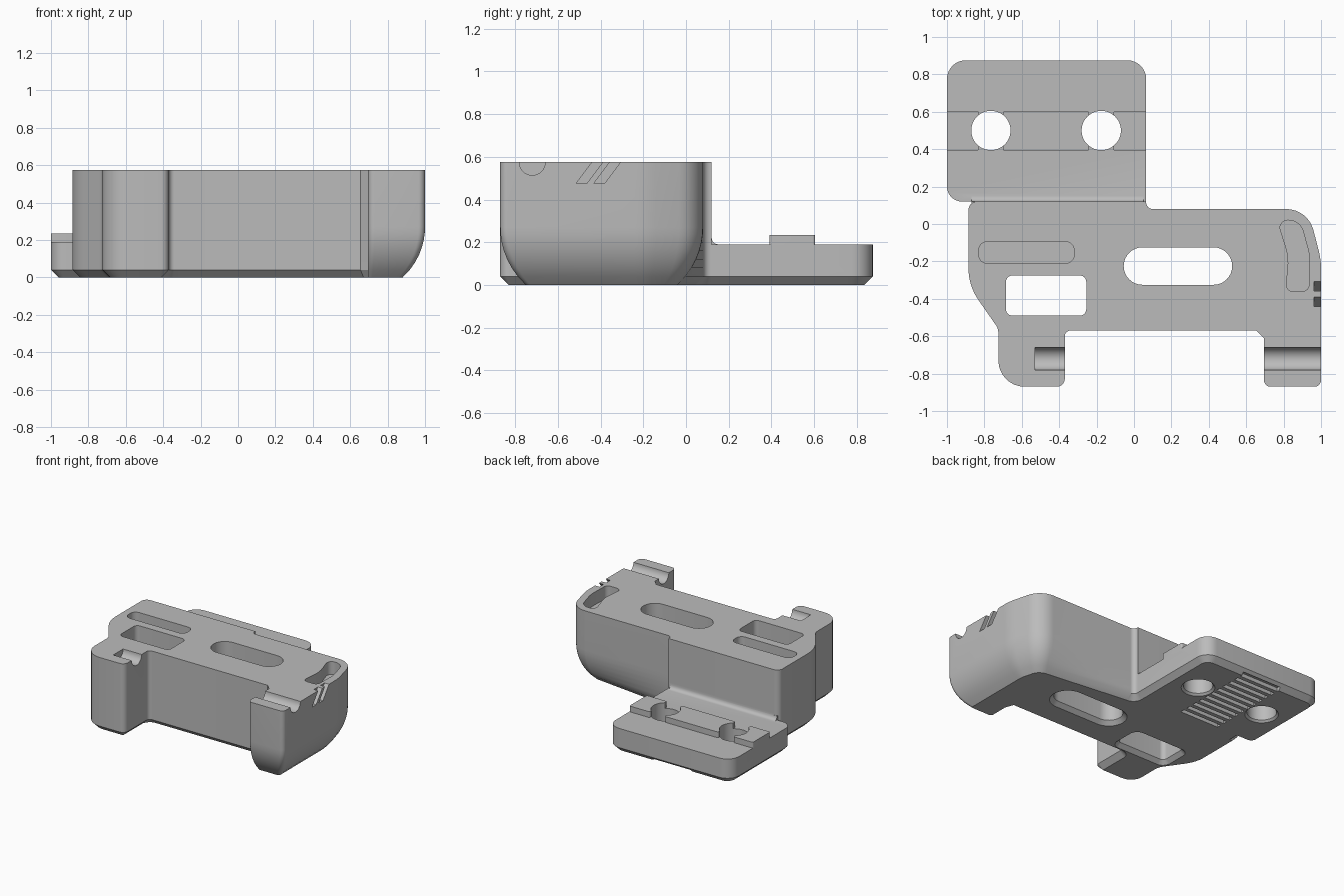
import bpy, bmesh, math
from mathutils import Vector

if "Cube" in bpy.data.objects:
    bpy.data.objects.remove(bpy.data.objects["Cube"])

TOP = 0.575
grey = bpy.data.materials.new("plain grey")
grey.use_nodes = True
grey.diffuse_color = (0.5, 0.5, 0.5, 1)
grey.node_tree.nodes["Principled BSDF"].inputs["Base Color"].default_value = (0.5, 0.5, 0.5, 1)


def rounded(corners, steps=8):
    """Counter-clockwise outline from (x, y, radius) corners."""
    out = []
    for i, (x, y, r) in enumerate(corners):
        p = Vector((x, y))
        if r == 0:
            out.append(p)
            continue
        a = (Vector(corners[i - 1][:2]) - p).normalized()
        b = (Vector(corners[(i + 1) % len(corners)][:2]) - p).normalized()
        half = a.angle(b) / 2
        centre = p + (a + b).normalized() * r / math.sin(half)
        reach = r / math.tan(half)
        u, v = p + a * reach - centre, p + b * reach - centre
        sweep = u.angle(v)
        for k in range(steps + 1):
            t = k / steps
            out.append(centre + (u * math.sin((1 - t) * sweep) + v * math.sin(t * sweep)) / math.sin(sweep))
    return out


def box_outline(x0, x1, y0, y1, r):
    return rounded([(x0, y0, r), (x1, y0, r), (x1, y1, r), (x0, y1, r)])


def inset(points, d):
    out = []
    for i, p in enumerate(points):
        e1 = (p - points[i - 1]).normalized()
        e2 = (points[(i + 1) % len(points)] - p).normalized()
        n1, n2 = Vector((-e1.y, e1.x)), Vector((-e2.y, e2.x))
        out.append(p + (n1 + n2) * d / (1 + n1.dot(n2)))
    return out


def loft(name, loops):
    """Closed solid through equal-length loops of 3D points."""
    bm = bmesh.new()
    rings = [[bm.verts.new(p) for p in loop] for loop in loops]
    n = len(rings[0])
    for lo, hi in zip(rings, rings[1:]):
        for i in range(n):
            j = (i + 1) % n
            bm.faces.new((lo[i], lo[j], hi[j], hi[i]))
    bm.faces.new(rings[0][::-1])
    bm.faces.new(rings[-1])
    bmesh.ops.recalc_face_normals(bm, faces=bm.faces)
    mesh = bpy.data.meshes.new(name)
    bm.to_mesh(mesh)
    bm.free()
    mesh.materials.append(grey)
    obj = bpy.data.objects.new(name, mesh)
    bpy.context.collection.objects.link(obj)
    return obj


def prism(name, points, levels):
    """Upright solid; levels are (height, inset)."""
    return loft(name, [[(p.x, p.y, z) for p in inset(points, d)] for z, d in levels])


def along_x(name, profile, x0, x1):
    return loft(name, [[(x, y, z) for y, z in profile] for x in (x0, x1)])


def combine(target, tool, operation):
    mod = target.modifiers.new("join", "BOOLEAN")
    mod.operation = operation
    mod.solver = "EXACT"
    mod.object = tool
    bpy.context.view_layer.objects.active = target
    bpy.ops.object.modifier_apply(modifier=mod.name)
    bpy.data.objects.remove(tool)


def clamp(t):
    return max(0.0, min(1.0, t))


# Main body: chamfered underside, with a rounded lower left end
outline = rounded([
    (-0.725, -0.87, 0.14), (-0.37, -0.87, 0.042), (-0.37, -0.57, 0.03),
    (0.655, -0.57, 0), (0.695, -0.61, 0), (0.695, -0.87, 0.035),
    (1, -0.87, 0.035), (1, -0.19, 0.4), (0.93, 0.08, 0.15),
    (0.065, 0.08, 0.035), (0.065, 0.12, 0), (-0.885, 0.12, 0.045),
    (-0.885, -0.33, 0.3), (-0.725, -0.56, 0.08)])


def body_loop(z):
    loop = []
    curve = 0.364
    drop = clamp((0.27 - z) / 0.27) * 0.27
    d = curve - math.sqrt(curve ** 2 - drop ** 2)
    for p, q in zip(outline, inset(outline, max(0, 0.04 - z))):
        if p.x > 0.68:
            side = clamp((p.x - 0.7) / 0.3)
            front = clamp((-0.57 - p.y) / 0.3)
            back = clamp((p.y + 0.2) / 0.28) * clamp((p.x - 0.1) / 0.7)
            q = Vector((p.x - d * side, p.y + d * (front - back)))
        loop.append((q.x, q.y, z))
    return loop


body = loft("bracket_body", [body_loop(z) for z in (0, 0.04, 0.08, 0.12, 0.16, 0.2, 0.235, 0.27, TOP)])

# Mounting plate behind the body
plate = rounded([(-1, 0.12, 0.08), (-0.86, 0.12, 0), (-0.86, 0, 0), (0.065, 0, 0),
                 (0.065, 0.875, 0.1), (-1, 0.875, 0.1)])
combine(body, prism("mounting_plate", plate, [(0, 0.04), (0.04, 0), (0.19, 0)]), "UNION")

# Fillet where the plate meets the body wall
arc = [(0.15 - 0.03 * math.cos(a), 0.22 - 0.03 * math.sin(a)) for a in (0, 0.4, 0.8, 1.2, math.pi / 2)]
combine(body, along_x("wall_fillet", [(0.1, 0.22)] + arc + [(0.15, 0.18), (0.1, 0.18)], -0.87, 0.05), "UNION")

# Raised locating rib, in three pieces
for x0, x1 in ((-1, -0.83), (-0.7, -0.24), (-0.11, 0.065)):
    combine(body, prism("locating_rib", box_outline(x0, x1, 0.39, 0.605, 0.012), [(0.17, 0), (0.235, 0)]), "UNION")

# Bolt holes and through slots, flared underneath
flare = [(-0.01, -0.04), (0.03, 0), (0.8, 0)]
for x in (-0.765, -0.175):
    hole = [Vector((x + 0.105 * math.cos(a), 0.5 + 0.105 * math.sin(a)))
            for a in (math.tau * k / 48 for k in range(48))]
    combine(body, prism("bolt_hole", hole, [(-0.01, -0.025), (0.015, 0), (0.8, 0)]), "DIFFERENCE")
combine(body, prism("oval_slot", box_outline(-0.055, 0.525, -0.325, -0.125, 0.0995), flare), "DIFFERENCE")
combine(body, prism("square_slot", box_outline(-0.685, -0.255, -0.49, -0.275, 0.035), flare), "DIFFERENCE")

# Blind pockets in the top face
pocket = [(TOP - 0.1, 0), (0.7, 0)]
combine(body, prism("long_pocket", box_outline(-0.83, -0.32, -0.21, -0.095, 0.045), pocket), "DIFFERENCE")
curved = rounded([(0.81, -0.36, 0.035), (0.935, -0.36, 0.035), (0.94, -0.17, 0.3), (0.89, 0.015, 0.08),
                  (0.765, 0.025, 0.04), (0.83, -0.18, 0.3)])
combine(body, prism("curved_pocket", curved, pocket), "DIFFERENCE")

# Round channels across the two front arms
channel = [(-0.72 + 0.061 * math.cos(a), TOP + 0.061 * math.sin(a))
           for a in (math.tau * k / 32 for k in range(32))]
for x0, x1 in ((-0.53, -0.3), (0.6, 1.1)):
    combine(body, along_x("arm_channel", channel, x0, x1), "DIFFERENCE")

# Slanted notches on the left side
for y in (-0.44, -0.357):
    low = y - 0.075
    notch = [(low, 0.475), (low + 0.05, 0.475), (y + 0.065, 0.595), (y + 0.015, 0.595)]
    combine(body, along_x("slanted_notch", notch, 0.962, 1.1), "DIFFERENCE")

# Grip grooves under the plate
for k in range(11):
    y = 0.16 + k * 0.066
    groove = [(y, -0.02), (y + 0.034, -0.02), (y + 0.034, 0.03), (y, 0.03)]
    combine(body, along_x("grip_groove", groove, -0.64, -0.3), "DIFFERENCE")

# Smooth curved walls, crisp edges
bpy.ops.object.select_all(action="DESELECT")
body.select_set(True)
bpy.context.view_layer.objects.active = body
bpy.ops.object.shade_smooth_by_angle(angle=math.radians(25))
